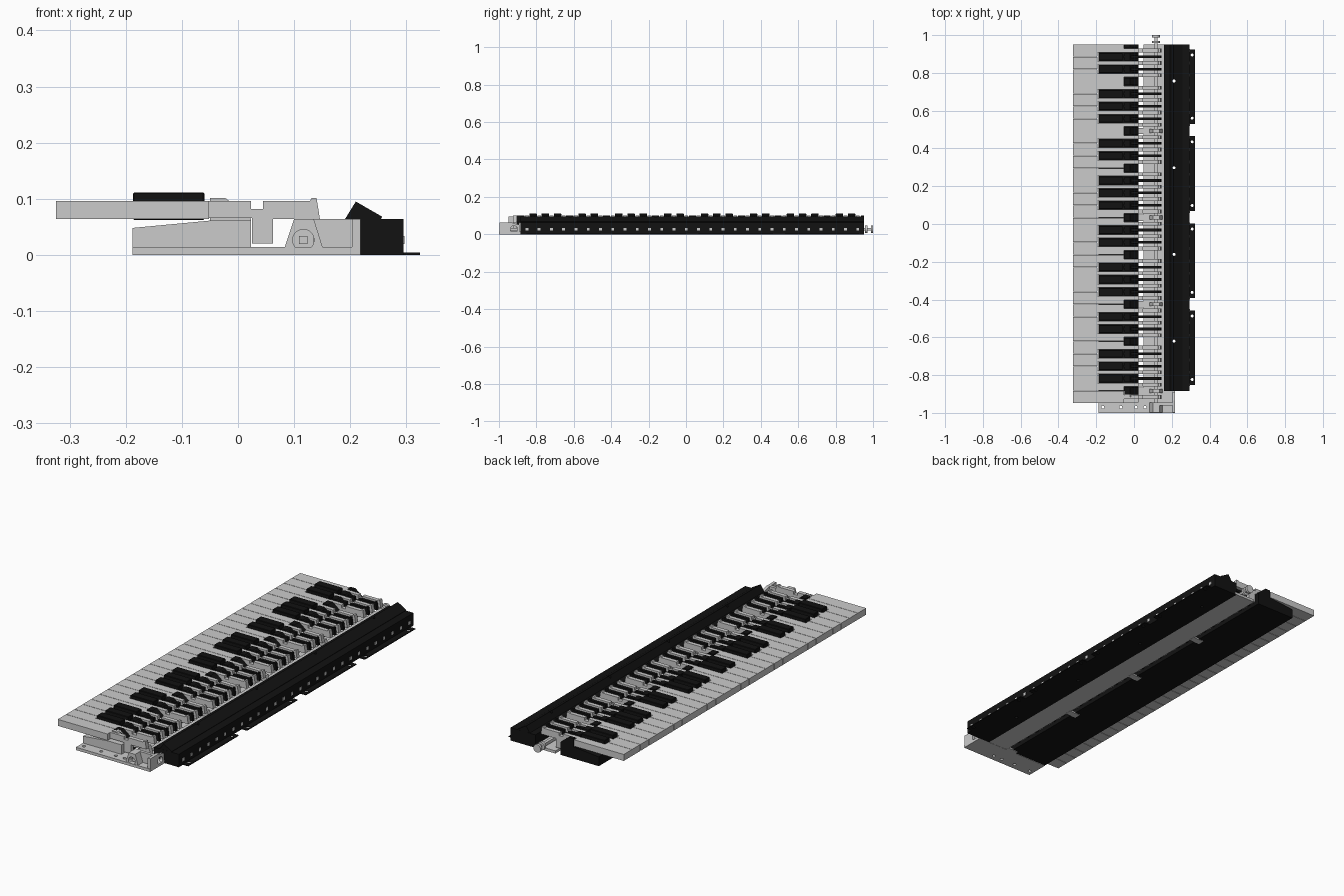
import bpy, bmesh, math

if "Cube" in bpy.data.objects:
    bpy.data.objects.remove(bpy.data.objects["Cube"])

black = bpy.data.materials.new("black_plastic")
black.diffuse_color = (0.006, 0.006, 0.006, 1)
black.use_nodes = True
black.node_tree.nodes["Principled BSDF"].inputs["Base Color"].default_value = black.diffuse_color


def prism(name, pts, a, b, axis="y", mat=None):
    """Extrude a 2D outline from a to b: 'y' uses xz points, 'z' uses xy, 'x' uses yz."""
    place = {"y": lambda p, t: (p[0], t, p[1]),
             "z": lambda p, t: (p[0], p[1], t),
             "x": lambda p, t: (t, p[0], p[1])}[axis]
    bm = bmesh.new()
    lo = [bm.verts.new(place(p, a)) for p in pts]
    hi = [bm.verts.new(place(p, b)) for p in pts]
    bm.faces.new(lo)
    bm.faces.new(hi[::-1])
    n = len(pts)
    for i in range(n):
        bm.faces.new((lo[i], hi[i], hi[(i + 1) % n], lo[(i + 1) % n]))
    bmesh.ops.recalc_face_normals(bm, faces=bm.faces)
    me = bpy.data.meshes.new(name)
    bm.to_mesh(me)
    bm.free()
    if mat:
        me.materials.append(mat)
    ob = bpy.data.objects.new(name, me)
    bpy.context.collection.objects.link(ob)
    return ob


def box(name, x0, x1, y0, y1, z0, z1, mat=None):
    return prism(name, [(x0, z0), (x1, z0), (x1, z1), (x0, z1)], y0, y1, "y", mat)


def circle(u, v, r, n=20):
    return [(u + r * math.cos(2 * math.pi * i / n), v + r * math.sin(2 * math.pi * i / n))
            for i in range(n)]


def drill(ob, cutter):
    cutter.hide_render = True
    cutter.hide_set(True)
    m = ob.modifiers.new("hole", "BOOLEAN")
    m.operation, m.solver, m.object = "DIFFERENCE", "EXACT", cutter


W = 1.9 / 29                     # white key pitch
TOP, FRAME_Y0 = 0.951, -0.885
SHARPS = {1, 2, 4, 5, 6}         # key boundaries within an octave carrying a black key


def edge(i):
    return TOP - i * W


def has_sharp(i):
    return 0 < i < 29 and i % 7 in SHARPS


# Key tail side profile, with notch, end lug and downward stop
TAIL = [(-0.055, 0.066), (-0.055, 0.096), (0.023, 0.096), (0.023, 0.082), (0.045, 0.082),
        (0.045, 0.096), (0.128, 0.096), (0.131, 0.101), (0.14, 0.101), (0.146, 0.064),
        (0.062, 0.064), (0.062, 0.02), (0.025, 0.02), (0.025, 0.066)]
# Pivot fin and chassis side profiles
FIN = [(-0.05, 0.05), (-0.05, 0.101), (-0.022, 0.101), (0.023, 0.065), (0.023, 0.05)]
CHASSIS = [(-0.188, 0.002), (-0.188, 0.048), (-0.05, 0.061), (0.023, 0.061), (0.023, 0.002)]

# White keys, cut back beside each black key
for i in range(29):
    hi, lo = edge(i) - 0.001, edge(i + 1) + 0.001
    nh = edge(i) - 0.023 if has_sharp(i) else hi
    nl = edge(i + 1) + 0.023 if has_sharp(i + 1) else lo
    outline = [(-0.324, lo), (-0.192, lo), (-0.192, nl), (-0.052, nl),
               (-0.052, nh), (-0.192, nh), (-0.192, hi), (-0.324, hi)]
    clean = [p for k, p in enumerate(outline) if p not in outline[:k]]
    prism("white_key", clean, 0.064, 0.096, "z")
    c = edge(i + 0.5)
    prism("white_key_tail", TAIL, c - 0.01, c + 0.01)

# Black keys, their tails, and pivot fins at every key boundary
for i in range(29):
    y = edge(i)
    if has_sharp(i):
        key = box("black_key", -0.187, -0.06, y - 0.02, y + 0.02, 0.062, 0.111, black)
        bev = key.modifiers.new("edge", "BEVEL")
        bev.width, bev.segments = 0.002, 1
        prism("black_key_tail", TAIL, y - 0.007, y + 0.007, "y", black)
    if i:
        prism("pivot_fin", FIN, y - 0.019, y + 0.019, "y", black)
prism("pivot_fin", FIN, TOP - 0.016, TOP, "y", black)

# Chassis under the keys and its grey end piece
prism("chassis", CHASSIS, FRAME_Y0, TOP, "y", black)
prism("end_support", CHASSIS, -0.945, FRAME_Y0)
prism("end_fin", FIN, -0.915, -0.89)

# Grey base rail with locating tabs and shaft brackets each octave
box("base_rail", 0.05, 0.165, FRAME_Y0, TOP, 0.001, 0.014)
BRACKET = [(0.082, 0.01), (0.1, 0.064), (0.135, 0.064), (0.152, 0.01)]
for k in (7, 14, 21, 28):
    box("base_tab", -0.005, 0.055, edge(k) - 0.017, edge(k) + 0.017, 0, 0.008)
    prism("shaft_bracket", BRACKET, edge(k) - 0.01, edge(k) + 0.01)

# Square shaft with end collars
box("shaft", 0.109, 0.124, -0.985, 0.998, 0.019, 0.034)
for y0, y1 in ((0.958, 0.97), (0.988, 1.0)):
    prism("shaft_collar", circle(0.1165, 0.0265, 0.02), y0, y1)

# End plate with screw holes
plate = box("end_plate", -0.188, 0.218, -1.0, FRAME_Y0, 0.0, 0.014)
for x in (-0.165, -0.07, 0.01, 0.058):
    drill(plate, prism("cutter_plate", circle(x, -0.97, 0.008, 12), -0.02, 0.04, "z"))

# End housing: bored bearing cheek, rear bracket wall and side wall
cheek = prism("bearing_cheek", BRACKET, -0.998, -0.945)
drill(cheek, prism("cutter_bearing", circle(0.1165, 0.0265, 0.019), -1.05, -0.9))
box("housing_wall", 0.135, 0.218, -0.96, -0.945, 0.01, 0.064)
side = prism("housing_side", [(-0.998, 0.01), (-0.998, 0.064), (-0.935, 0.064),
                              (-0.89, 0.05), (-0.89, 0.01)], 0.203, 0.218, "x")
drill(side, prism("cutter_side", circle(-0.92, 0.0265, 0.019), 0.19, 0.24, "x"))

# Rear frame with angled ridge, drilled once per octave
frame = box("rear_frame", 0.16, 0.295, FRAME_Y0, TOP, 0, 0.064, black)
ridge = prism("angled_ridge", [(0.191, 0.0642), (0.21, 0.095), (0.257, 0.068), (0.255, 0.0642)],
              FRAME_Y0, TOP, "y", black)
for y in (0.757, 0.298, -0.161, -0.62):
    c = prism("cutter_frame", circle(0.212, y, 0.008, 12), -0.05, 0.15, "z")
    drill(frame, c)
    drill(ridge, c)

# Square plugs along the rear face
for i in range(28):
    c = edge(i + 0.5)
    box("rear_plug", 0.29, 0.2965, c - 0.0075, c + 0.0075, 0.019, 0.034)

# Mounting flanges
for y0, y1 in ((0.53, 0.925), (0.068, 0.465), (-0.392, 0.003), (-0.853, -0.457)):
    flange = box("mounting_flange", 0.285, 0.324, y0, y1, 0, 0.004, black)
    for y in (y0 + 0.03, y1 - 0.03):
        drill(flange, prism("cutter_flange", circle(0.308, y, 0.008, 12), -0.02, 0.03, "z"))
